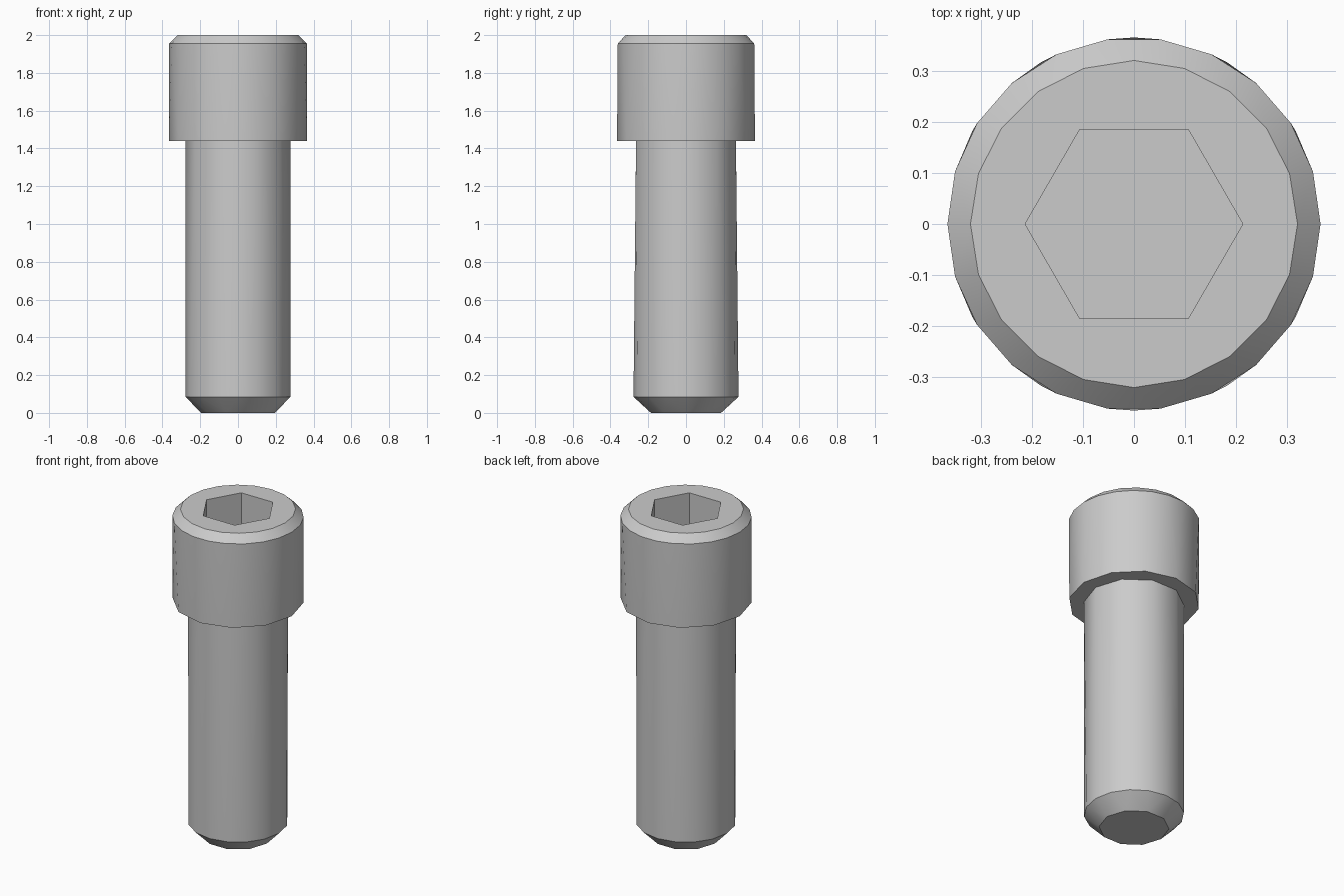
import bpy, bmesh
from math import cos, sin, pi, radians

cube = bpy.data.objects.get("Cube")
if cube:
    bpy.data.objects.remove(cube, do_unlink=True)

steel = bpy.data.materials.new("grey steel")
grey = (0.6, 0.6, 0.6, 1)
steel.diffuse_color = grey
steel.use_nodes = True
steel.node_tree.nodes["Principled BSDF"].inputs["Base Color"].default_value = grey


def add_ring(bm, radius, z, sides):
    return [bm.verts.new((radius * cos(2 * pi * i / sides),
                          radius * sin(2 * pi * i / sides), z))
            for i in range(sides)]


def bridge(bm, a, b):
    """Join two rings, whose side counts may differ, with a band of faces."""
    na, nb = len(a), len(b)
    if na == nb:
        for i in range(na):
            j = (i + 1) % na
            bm.faces.new((a[i], a[j], b[j], b[i]))
        return
    i = j = 0
    while i < na or j < nb:
        if j == nb or (i < na and (i + 0.5) * nb <= (j + 0.5) * na):
            bm.faces.new((a[i], a[(i + 1) % na], b[j % nb]))
            i += 1
        else:
            bm.faces.new((a[i % na], b[(j + 1) % nb], b[j]))
            j += 1


def turned_part(name, profile, cap_start=False, cap_end=False):
    """Profile entries are (radius, height, sides), listed upwards."""
    bm = bmesh.new()
    rings = [add_ring(bm, *entry) for entry in profile]
    for lower, upper in zip(rings, rings[1:]):
        bridge(bm, lower, upper)
    if cap_start:
        bm.faces.new(rings[0][::-1])
    if cap_end:
        bm.faces.new(rings[-1])
    mesh = bpy.data.meshes.new(name)
    bm.to_mesh(mesh)
    bm.free()
    mesh.materials.append(steel)
    obj = bpy.data.objects.new(name, mesh)
    bpy.context.collection.objects.link(obj)
    bpy.ops.object.select_all(action='DESELECT')
    obj.select_set(True)
    bpy.context.view_layer.objects.active = obj
    bpy.ops.object.shade_smooth_by_angle(angle=radians(38))
    return obj


shaft_top = (0.278, 1.44, 10)

# Shaft with a chamfered tip
turned_part("shaft", [(0.195, 0, 10), (0.278, 0.085, 16), shaft_top],
            cap_start=True)

# Head: underside, wall, chamfered rim, flat top and hexagonal socket
turned_part("socket_head", [shaft_top, (0.365, 1.44, 12), (0.365, 1.955, 22),
                            (0.32, 2, 20), (0.213, 2, 6), (0.213, 1.72, 6)],
            cap_end=True)
